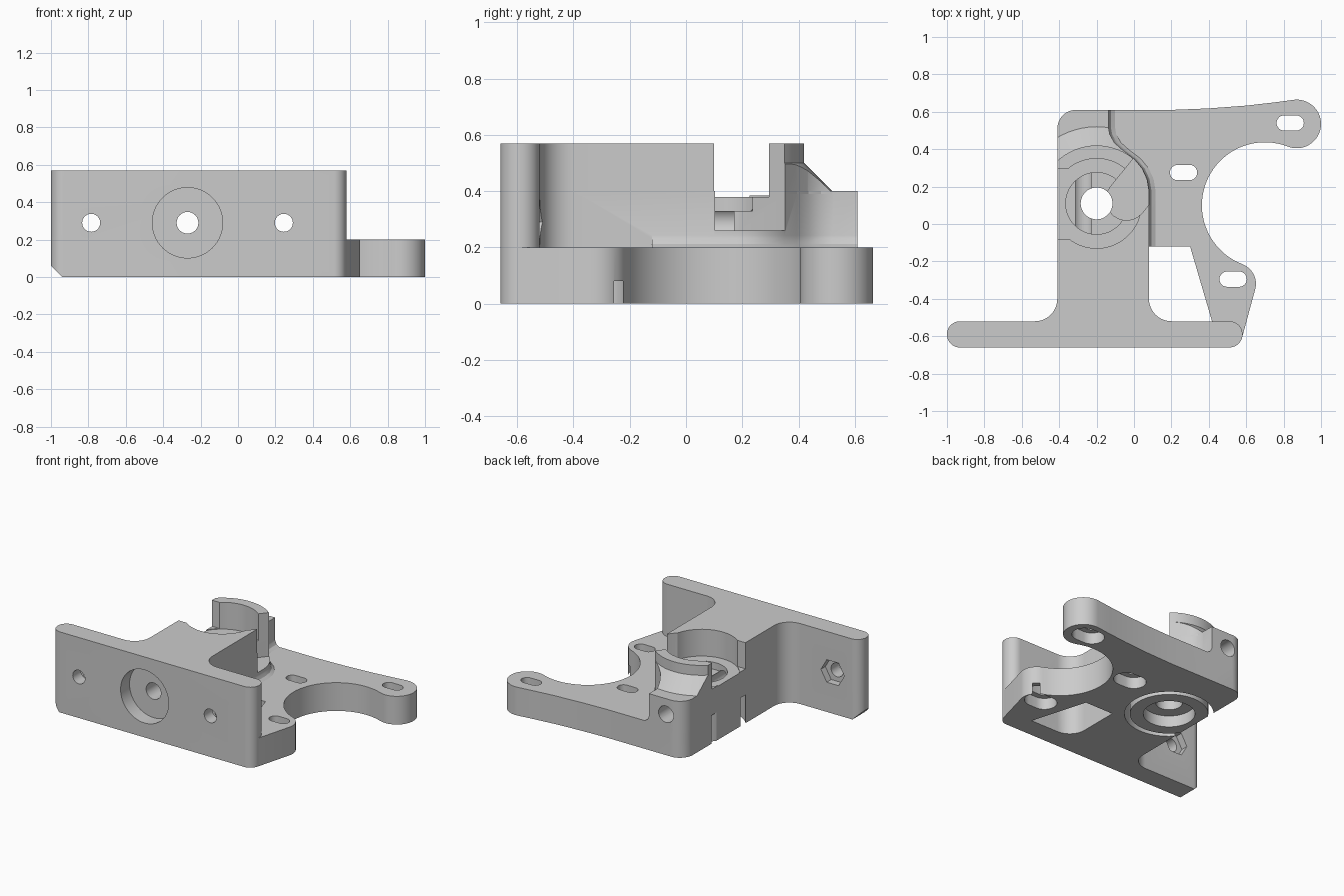
import bpy, bmesh
from math import cos, sin, pi, radians
from mathutils import Vector, Matrix

if "Cube" in bpy.data.objects:
    bpy.data.objects.remove(bpy.data.objects["Cube"])

grey = bpy.data.materials.new("plain grey")
grey.use_nodes = True
grey.diffuse_color = (0.6, 0.6, 0.6, 1)
grey.node_tree.nodes["Principled BSDF"].inputs["Base Color"].default_value = (0.6, 0.6, 0.6, 1)


def arc(cx, cy, r, a0, a1, n=24):
    angles = [radians(a0 + (a1 - a0) * i / n) for i in range(n + 1)]
    return [(cx + r * cos(a), cy + r * sin(a)) for a in angles]


def circle(cx, cy, r, n=64):
    return arc(cx, cy, r, 0, 360, n)[:-1]


def rounded(points, n=10):
    """Polygon from (x, y, corner radius) points."""
    out = []
    for i, (x, y, r) in enumerate(points):
        p = Vector((x, y))
        if not r:
            out.append((x, y))
            continue
        u = (Vector(points[i - 1][:2]) - p).normalized()
        v = (Vector(points[(i + 1) % len(points)][:2]) - p).normalized()
        half = u.angle(v) / 2
        d = r * cos(half) / sin(half)
        centre = p + (u + v).normalized() * r / sin(half)
        s, e = (p + u * d - centre).normalized(), (p + v * d - centre).normalized()
        for k in range(n + 1):
            out.append(tuple(centre + s.slerp(e, k / n).normalized() * r))
    return out


def capsule(cx, cy, half, r):
    return arc(cx + half, cy, r, -90, 90, 12) + arc(cx - half, cy, r, 90, 270, 12)


def loft(name, sections):
    """Solid through (outline, z) sections with matching point counts."""
    bm = bmesh.new()
    rings = [[bm.verts.new((x, y, z)) for x, y in o] for o, z in sections]
    bm.faces.new(rings[0])
    bm.faces.new(rings[-1])
    for a, b in zip(rings, rings[1:]):
        for i in range(len(a)):
            bm.faces.new((a[i - 1], a[i], b[i], b[i - 1]))
    bmesh.ops.recalc_face_normals(bm, faces=bm.faces)
    mesh = bpy.data.meshes.new(name)
    bm.to_mesh(mesh)
    bm.free()
    mesh.materials.append(grey)
    ob = bpy.data.objects.new(name, mesh)
    bpy.context.collection.objects.link(ob)
    return ob


def prism(name, outline, z0, z1):
    return loft(name, [(outline, z0), (outline, z1)])


def box(name, x0, x1, y0, y1, z0, z1):
    return prism(name, [(x0, y0), (x1, y0), (x1, y1), (x0, y1)], z0, z1)


def bore(name, x, z, r, y0, y1, n=40):
    """Prism along y, centred on x, z."""
    ob = prism(name, circle(0, 0, r, n), -y1, -y0)
    ob.data.transform(Matrix.Translation((x, 0, z)) @ Matrix.Rotation(pi / 2, 4, "X"))
    return ob


def combine(ob, other, operation):
    mod = ob.modifiers.new(operation.lower(), "BOOLEAN")
    mod.operation, mod.solver, mod.object = operation, "EXACT", other
    bpy.context.view_layer.objects.active = ob
    bpy.ops.object.modifier_apply(modifier=mod.name)
    bpy.data.objects.remove(other)


def cut(ob, other):
    combine(ob, other, "DIFFERENCE")


def join(ob, other):
    combine(ob, other, "UNION")


GX, GY = -0.2, 0.11      # gear axis
L, R = -0.41, 0.08       # sides of the body

# Mounting base with curved arms, and its window
arms = rounded([(L, -0.6, 0), (L, 0.61, 0.1), (0.2, 0.61, 0)])
arms += [(0.4, 0.618), (0.6, 0.633), (0.75, 0.65)]
arms += arc(0.87, 0.535, 0.13, 95, -111.3)
arms += arc(0.7, 0.1, 0.337, 68.6, 249.1, 40)
arms += arc(0.54, -0.32, 0.112, 69.1, -12, 12)[1:]
arms += [(0.58, -0.6)]
body = prism("bracket_body", arms, 0, 0.2)
cut(body, prism("window", [(0, -0.12), (0.3, -0.12), (0.42, -0.53), (0, -0.53)], -0.1, 0.3))

# Middle block around the gear seat, with a flared foot
flank = [(R, 0.18), (0.07, 0.24), (0.045, 0.295), (0, 0.35), (-0.06, 0.395),
         (-0.105, 0.435), (-0.13, 0.48), (-0.137, 0.52), (-0.137, 0.61)]
block = rounded([(x, y, 0) for x, y in flank] + [(L, 0.61, 0.1), (L, -0.55, 0), (R, -0.55, 0)])
join(body, prism("middle_block", block, 0, 0.4))
foot = [(-0.3, 0.61), (-0.3, -0.12), (R, -0.12)] + flank


def flare(d):
    return [(x + d * (x > -0.2), y) for x, y in foot]


join(body, loft("foot", [(flare(0.045), 0.19), (flare(0.035), 0.2), (flare(0.013), 0.213),
                         (flare(0.003), 0.232), (flare(-0.002), 0.25)]))

# Front plate and tall tower
plate = rounded([(-1, -0.66, 0.069), (0.58, -0.66, 0.069), (0.58, -0.52, 0.069),
                 (R, -0.52, 0.12), (R, 0.1, 0), (L, 0.1, 0), (L, -0.52, 0.12), (-1, -0.52, 0.069)])
join(body, prism("front_plate", plate, 0, 0.57))

# Curved guard wall with a sloped back
wall = loft("guard_wall", [(circle(GX, GY, 0.42), 0.39), (circle(GX, GY, 0.31), 0.5),
                           (circle(GX, GY, 0.31), 0.57)])
combine(wall, prism("wall_limit", block, 0.3, 0.7), "INTERSECT")
cut(wall, box("wall_front", -1, 1, -1, 0.285, 0, 1))
join(body, wall)

# Gear seat: pocket, bearing step, axle hole and open left side
cut(body, prism("pocket", circle(GX, GY, 0.24), 0.38, 0.7))
cut(body, prism("bearing_step", circle(GX, GY, 0.165), 0.33, 0.7))
cut(body, prism("axle_hole", circle(GX, GY, 0.085), -0.1, 0.7))
cut(body, box("left_opening", -0.6, -0.33, -0.08, 0.295, 0.385, 0.7))

# Idler channel running diagonally out of the seat
channel = prism("idler_channel", capsule(0.3, 0, 0.3, 0.11), 0.26, 0.7)
channel.data.transform(Matrix.Translation((-0.04, 0.13, 0)) @ Matrix.Rotation(radians(51), 4, "Z"))
cut(body, channel)

# Ring groove and bearing recess underneath
groove = prism("ring_groove", circle(GX, GY, 0.285), -0.1, 0.2)
cut(groove, prism("groove_core", circle(GX, GY, 0.25), -0.2, 0.3))
cut(body, groove)
cut(body, prism("lower_recess", circle(GX, GY, 0.165), -0.1, 0.08))

# Filament path with its front counterbore
cut(body, bore("filament_path", -0.27, 0.29, 0.058, -1, 1))
cut(body, bore("counterbore", -0.27, 0.29, 0.188, -1, -0.56, 64))

# Plate screw holes with hex nut traps behind
for x in (-0.785, 0.245):
    cut(body, bore("screw_hole", x, 0.29, 0.048, -1, -0.4))
    cut(body, bore("nut_trap", x, 0.29, 0.092, -0.57, -0.45, 6))

# Slotted mounting holes with wider recesses underneath
for x, y in ((0.835, 0.54), (0.265, 0.275), (0.53, -0.295)):
    cut(body, prism("slot", capsule(x, y, 0.032, 0.041), -0.1, 0.23))
    cut(body, prism("slot_recess", capsule(x, y, 0.032, 0.08), -0.1, 0.08))

# Chamfered lower corner of the plate
corner = prism("corner", [(-1.1, -0.1), (-0.94, -0.1), (-0.94, 0), (-1, 0.06), (-1.1, 0.16)], -1, 1)
corner.data.transform(Matrix.Rotation(pi / 2, 4, "X"))
cut(body, corner)

bpy.ops.object.select_all(action="DESELECT")
body.select_set(True)
bpy.context.view_layer.objects.active = body
bpy.ops.object.shade_smooth_by_angle(angle=radians(30))
